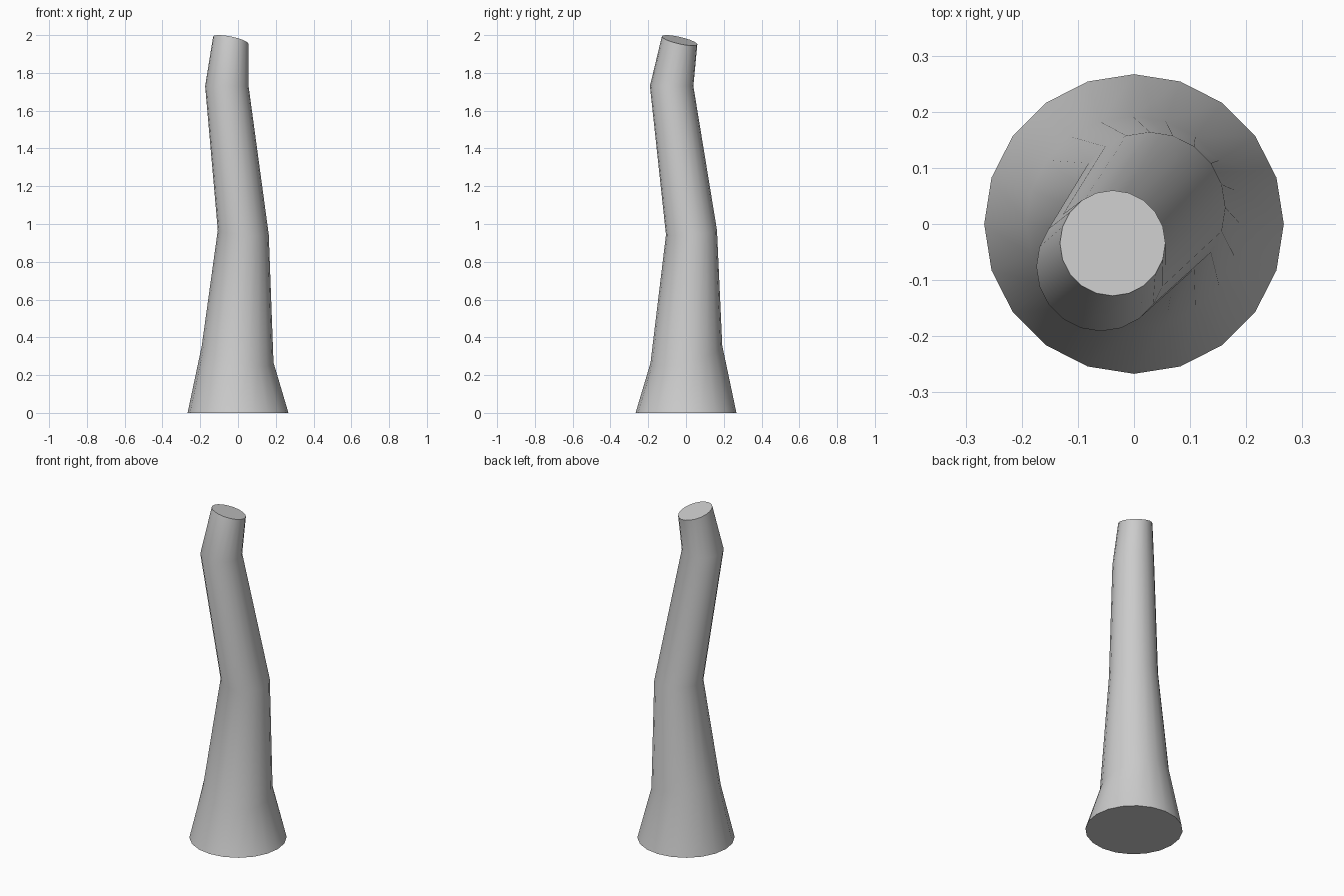
import bpy, bmesh, math

if "Cube" in bpy.data.objects:
    bpy.data.objects.remove(bpy.data.objects["Cube"])

SIDES = 20
# each ring: centre x, y, z, radius, slope of the ring plane along x and y
RINGS = [
    (0.0, 0.0, 0.0, 0.267, 0.0, 0.0),
    (-0.002, 0.002, 0.31, 0.19, -0.23, 0.24),
    (0.028, 0.029, 0.955, 0.135, -0.09, 0.09),
    (-0.059, -0.076, 1.73, 0.115, 0.0, 0.0),
    (-0.038, -0.034, 1.972, 0.094, -0.2, -0.22),
]

# trunk: a bent, tapering tube lofted through the rings
bm = bmesh.new()
loops = []
for cx, cy, cz, r, sx, sy in RINGS:
    loop = []
    for i in range(SIDES):
        a = 2 * math.pi * i / SIDES
        dx, dy = r * math.cos(a), r * math.sin(a)
        loop.append(bm.verts.new((cx + dx, cy + dy, cz + sx * dx + sy * dy)))
    loops.append(loop)
for lo, hi in zip(loops, loops[1:]):
    for i in range(SIDES):
        j = (i + 1) % SIDES
        bm.faces.new((lo[i], lo[j], hi[j], hi[i]))

# cut ends
bm.faces.new(loops[0][::-1])
bm.faces.new(loops[-1])

mesh = bpy.data.meshes.new("trunk")
bm.to_mesh(mesh)
bm.free()
trunk = bpy.data.objects.new("trunk", mesh)
bpy.context.collection.objects.link(trunk)

# smooth bark, sharp cut ends
bpy.context.view_layer.objects.active = trunk
trunk.select_set(True)
bpy.ops.object.shade_smooth_by_angle(angle=math.radians(40))
